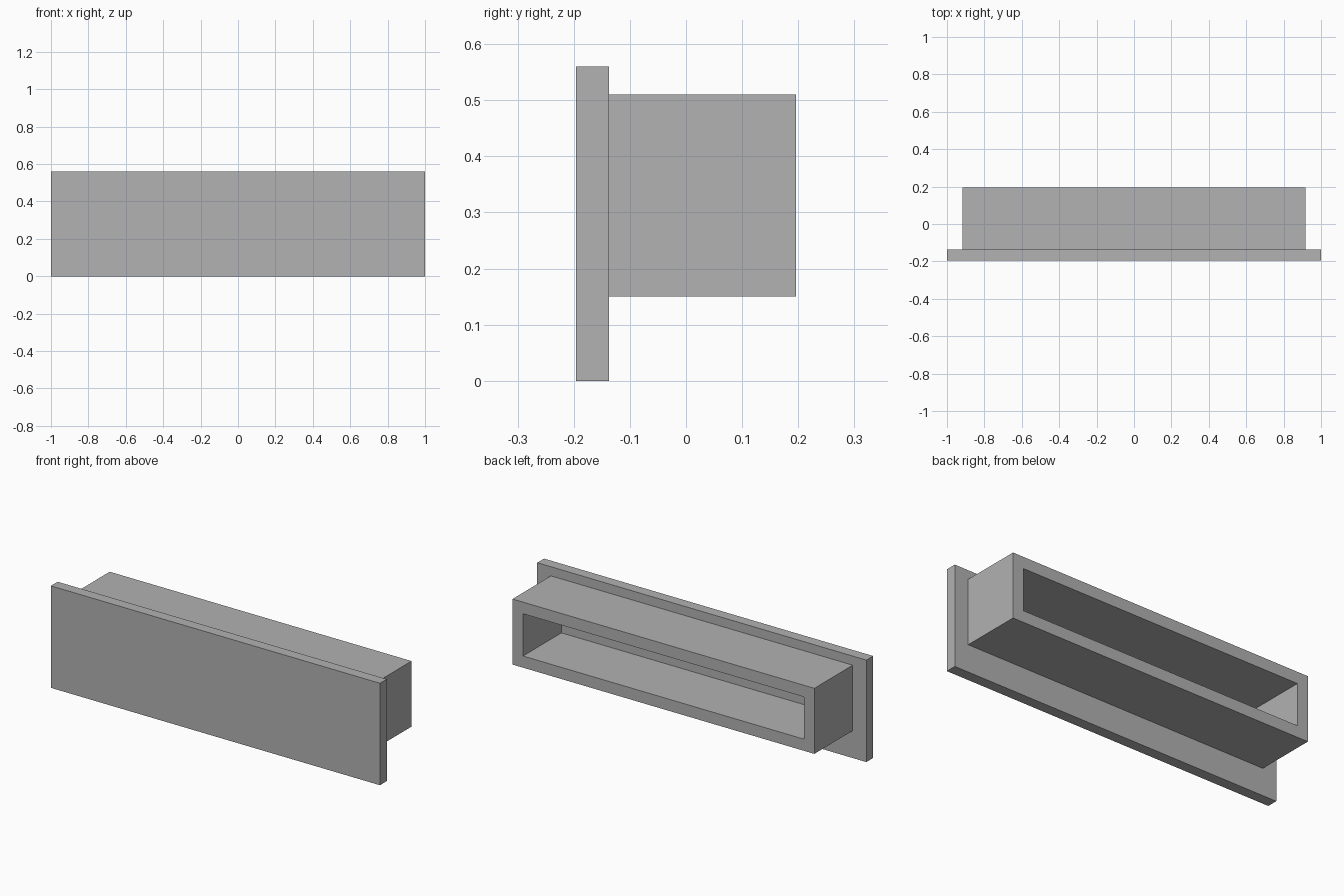
import bpy
import bmesh
from mathutils import Matrix, Vector

default = bpy.data.objects.get("Cube")
if default:
    bpy.data.objects.remove(default, do_unlink=True)

GREY = (0.445, 0.445, 0.445, 1.0)
FRONT, JOINT, BACK = -0.196, -0.137, 0.196
WALL = 0.064

grey = bpy.data.materials.new("plain_grey")
grey.use_nodes = True
grey.diffuse_color = GREY
grey.node_tree.nodes["Principled BSDF"].inputs["Base Color"].default_value = GREY


def finish(bm, name):
    bmesh.ops.recalc_face_normals(bm, faces=bm.faces)
    mesh = bpy.data.meshes.new(name)
    bm.to_mesh(mesh)
    bm.free()
    mesh.materials.append(grey)
    obj = bpy.data.objects.new(name, mesh)
    bpy.context.collection.objects.link(obj)
    return obj


def slab(name, half_width, bottom, top, y0, y1, wall=None):
    """Rectangle facing the front, optionally opened to a frame, extruded back."""
    bm = bmesh.new()
    corners = [(-half_width, bottom), (half_width, bottom),
               (half_width, top), (-half_width, top)]
    face = bm.faces.new([bm.verts.new((x, y0, z)) for x, z in corners])
    bm.normal_update()
    if wall:
        bmesh.ops.inset_region(bm, faces=[face], thickness=wall,
                               use_boundary=True, use_even_offset=True)
        bmesh.ops.delete(bm, geom=[face], context='FACES')
    result = bmesh.ops.extrude_face_region(bm, geom=bm.faces[:], use_keep_orig=True)
    moved = [v for v in result["geom"] if isinstance(v, bmesh.types.BMVert)]
    bmesh.ops.translate(bm, verts=moved, vec=Vector((0, y1 - y0, 0)))
    return finish(bm, name)


# Flat front board
slab("front_panel", 1.0, 0.0, 0.56, FRONT, JOINT)

# Hollow rectangular sleeve behind the board, open at the back
slab("rear_sleeve", 0.917, 0.15, 0.51, JOINT, BACK, WALL)
